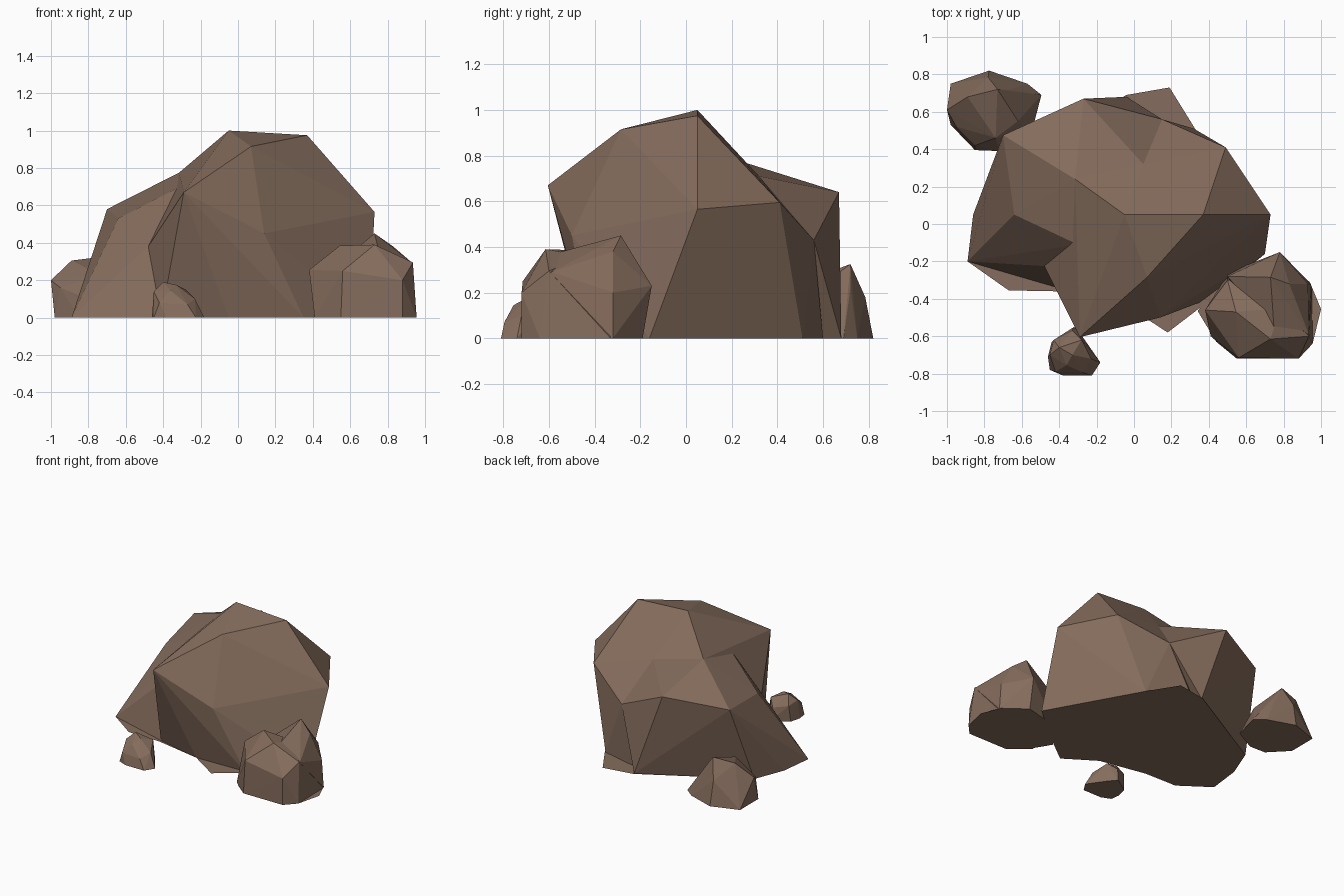
import bpy, bmesh

if "Cube" in bpy.data.objects:
    bpy.data.objects.remove(bpy.data.objects["Cube"])

stone = bpy.data.materials.new("brown stone")
stone.diffuse_color = (0.235, 0.152, 0.109, 1)
stone.use_nodes = True
stone.node_tree.nodes["Principled BSDF"].inputs["Base Color"].default_value = stone.diffuse_color


def finish(name, bm):
    me = bpy.data.meshes.new(name)
    bm.to_mesh(me)
    bm.free()
    me.materials.append(stone)
    ob = bpy.data.objects.new(name, me)
    bpy.context.collection.objects.link(ob)
    return ob


def chunk(name, corners, footprint):
    """Faceted convex stone from raised corners (x, y, z) and ground corners (x, y)."""
    bm = bmesh.new()
    for c in corners + [(x, y, 0) for x, y in footprint]:
        bm.verts.new(c)
    hull = bmesh.ops.convex_hull(bm, input=bm.verts[:])
    spare = {g for g in hull["geom_interior"] + hull["geom_unused"]
             if isinstance(g, bmesh.types.BMVert)}
    bmesh.ops.delete(bm, geom=list(spare), context='VERTS')
    bmesh.ops.recalc_face_normals(bm, faces=bm.faces[:])
    return finish(name, bm)


def merge(body, extra):
    """Fuse one chunk into another."""
    mod = body.modifiers.new("merge", 'BOOLEAN')
    mod.operation, mod.solver, mod.object = 'UNION', 'EXACT', extra
    bpy.context.view_layer.objects.active = body
    bpy.ops.object.modifier_apply(modifier=mod.name)
    bpy.data.objects.remove(extra)


def base_sheet(name, outline):
    """Flat underside that spreads a little past the stone."""
    bm = bmesh.new()
    f = bm.faces.new([bm.verts.new((x, y, 0)) for x, y in outline])
    f.normal_update()
    if f.normal.z > 0:
        f.normal_flip()
    return finish(name, bm)


# corners shared by the two halves of the boulder
saddle, notch, hump = (-.30, -.11, .705), (-.48, -.225, .38), (-.315, .24, .775)
back_ridge, back_dent = (.05, .32, .71), (.15, .56, .43)

# main boulder: overhanging front and right mass
boulder = chunk("boulder", [
    saddle, notch, hump, back_ridge, back_dent, (-.05, .05, 1),
    (.37, .05, .975), (.73, .05, .565), (.49, .41, .595),
    (.07, -.285, .915), (-.29, -.605, .67), (.14, -.5, .45)],
    [(-.41, -.34), (-.05, -.43), (.35, -.42), (.70, -.16), (.32, .51), (-.04, .6)])

# lower left and back shoulder
merge(boulder, chunk("shoulder", [
    saddle, notch, hump, back_ridge, back_dent, (.0, .1, .7),
    (-.64, .05, .53), (-.70, .475, .58), (-.27, .67, .64)],
    [(-.89, -.2), (-.41, -.34), (-.04, .68), (-.77, .28), (-.86, .05)]))

base_sheet("boulder_base", [
    (-.89, -.2), (-.67, -.355), (-.41, -.36), (-.05, -.43), (.18, -.58), (.35, -.45),
    (.70, -.16), (.32, .52), (.19, .73), (-.04, .69), (-.77, .28), (-.86, .05)])

# front right rock: low front half and taller back half
rock = chunk("front_right_rock", [
    (.73, -.615, .39), (.545, -.47, .385), (.38, -.46, .255), (.935, -.60, .295),
    (.50, -.30, .26), (.56, -.715, .25), (.88, -.72, .2), (.78, -.45, .36)],
    [(.41, -.6), (.55, -.72), (.88, -.72), (.955, -.64), (.95, -.33), (.78, -.3), (.5, -.27)])
merge(rock, chunk("rock_peak", [
    (.73, -.285, .45), (.83, -.32, .38), (.935, -.59, .29), (.93, -.32, .2),
    (.78, -.15, .23), (.50, -.28, .26), (.75, -.58, .37)],
    [(.952, -.6), (.945, -.32), (.78, -.19), (.5, -.26), (.6, -.5)]))
base_sheet("front_right_base", [
    (.34, -.465), (.44, -.63), (.55, -.72), (.88, -.72), (.955, -.64), (1, -.455),
    (.94, -.31), (.78, -.19), (.5, -.27)])

# back left rock
chunk("back_left_rock", [
    (-1, .61, .2), (-.89, .68, .305), (-.73, .72, .325), (-.78, .785, .18),
    (-.66, .72, .22), (-.62, .55, .2), (-.74, .46, .23), (-.95, .52, .16), (-.85, .42, .12)],
    [(-.98, .75), (-.775, .82), (-.57, .75), (-.495, .69), (-.55, .48), (-.72, .39),
     (-.85, .395), (-.98, .53)])

# small front stone
chunk("front_pebble", [
    (-.40, -.66, .19), (-.33, -.70, .175), (-.45, -.70, .14), (-.28, -.62, .15),
    (-.23, -.72, .1), (-.36, -.755, .145), (-.42, -.79, .08), (-.27, -.795, .07),
    (-.33, -.57, .1), (-.43, -.62, .12)],
    [(-.46, -.71), (-.45, -.78), (-.38, -.81), (-.225, -.81), (-.18, -.74), (-.27, -.61),
     (-.32, -.55), (-.44, -.63)])
